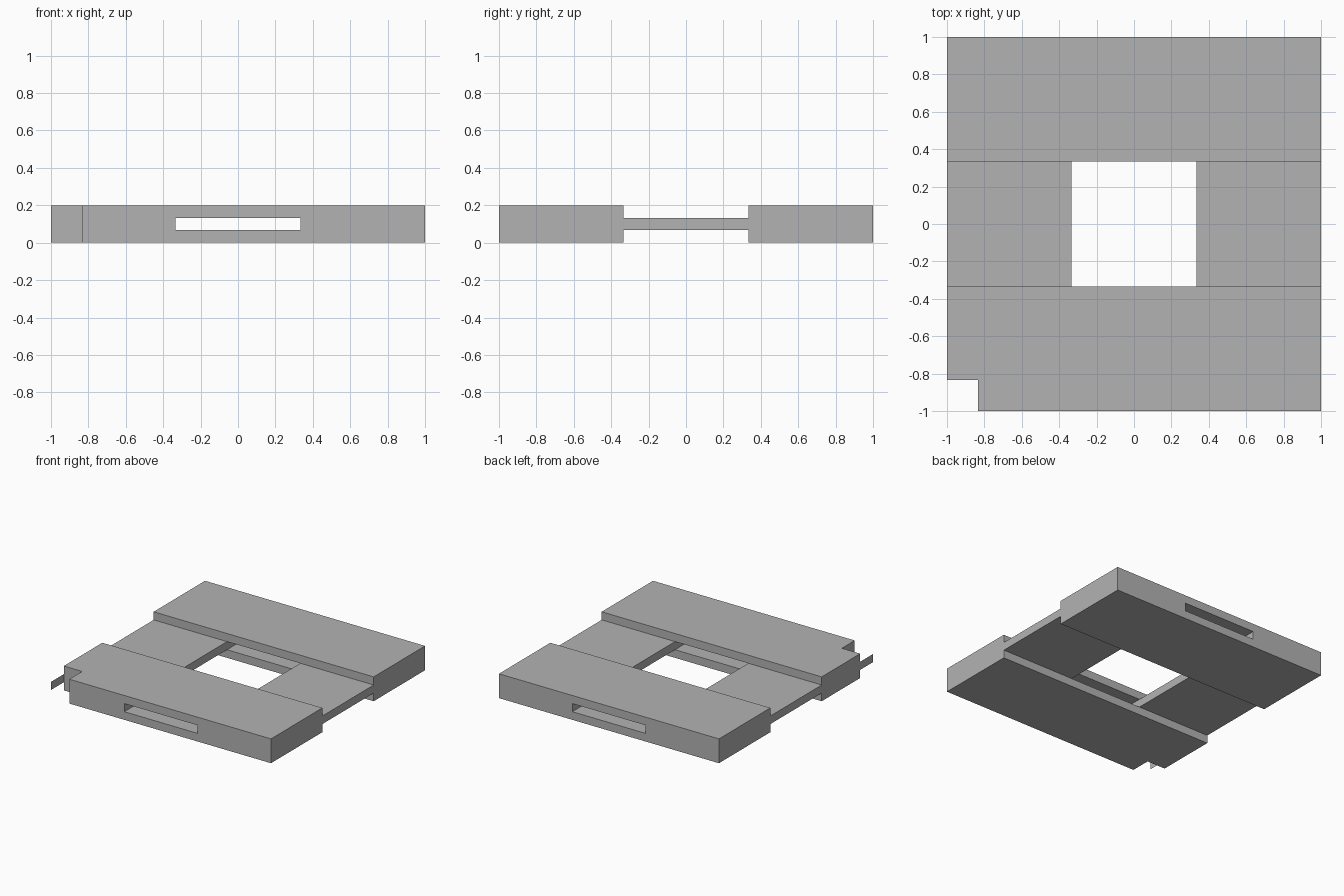
import bpy

default = bpy.data.objects.get("Cube")
if default:
    bpy.data.objects.remove(default, do_unlink=True)

# Single plain grey
grey = bpy.data.materials.new("plain grey")
grey.use_nodes = True
colour = (0.45, 0.45, 0.45, 1)
grey.diffuse_color = colour
grey.node_tree.nodes["Principled BSDF"].inputs["Base Color"].default_value = colour

THICK = 0.2
T = 1 / 3            # half width of the openings
N = 5 / 6            # inner edge of the corner notch
LOW, HIGH = THICK / 3, THICK * 2 / 3
OUT = 1.2            # cutter overshoot


def box(name, low, high):
    bpy.ops.mesh.primitive_cube_add(size=1)
    obj = bpy.context.object
    obj.name = name
    for v in obj.data.vertices:
        v.co = [a if c < 0 else b for c, a, b in zip(v.co, low, high)]
    obj.data.materials.append(grey)
    return obj


def cut(target, low, high):
    cutter = box("cutter", low, high)
    cutter.hide_render = True
    mod = target.modifiers.new("cut", "BOOLEAN")
    mod.operation = "DIFFERENCE"
    mod.solver = "EXACT"
    mod.object = cutter
    bpy.context.view_layer.objects.active = target
    bpy.ops.object.modifier_apply(modifier=mod.name)
    bpy.data.objects.remove(cutter, do_unlink=True)


# Slab with channels across its top and underside
slab = box("slab", (-1, -1, 0), (1, 1, THICK))
cut(slab, (-OUT, -T, HIGH), (OUT, T, OUT))
cut(slab, (-OUT, -T, -OUT), (OUT, T, LOW))
# Square opening and the slot running front to back
cut(slab, (-T, -T, -OUT), (T, T, OUT))
cut(slab, (-T, -OUT, LOW), (T, OUT, HIGH))
# Corner notch
cut(slab, (-OUT, -OUT, -OUT), (-N, -N, OUT))

# Paper-thin tab left standing at the notched corner
mesh = bpy.data.meshes.new("corner_tab")
mesh.from_pydata([(-1, -1, LOW), (-1, -N, LOW), (-1, -N, HIGH), (-1, -1, HIGH)],
                 [], [(0, 1, 2, 3)])
mesh.materials.append(grey)
tab = bpy.data.objects.new("corner_tab", mesh)
bpy.context.collection.objects.link(tab)
